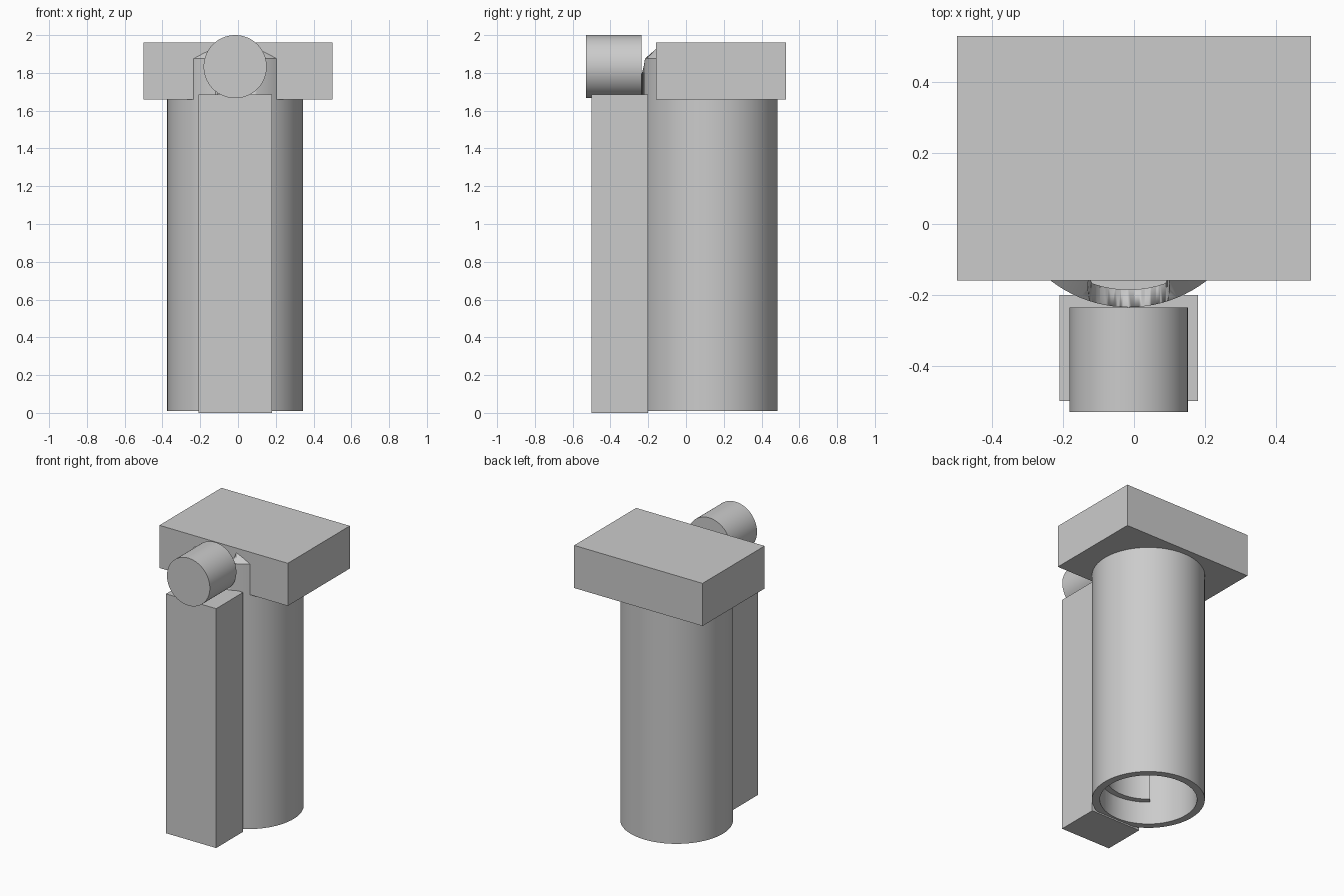
import bpy, math
from mathutils import Matrix

if "Cube" in bpy.data.objects:
    bpy.data.objects.remove(bpy.data.objects["Cube"])

grey = bpy.data.materials.new("plain grey")
grey.diffuse_color = (0.6, 0.6, 0.6, 1)
grey.use_nodes = True
grey.node_tree.nodes["Principled BSDF"].inputs["Base Color"].default_value = grey.diffuse_color
CX, CY = -0.015, 0.125  # axis of the tube


def box(name, x, y, z):
    bpy.ops.mesh.primitive_cube_add(size=1)
    ob = bpy.context.object
    ob.name = name
    ob.data.transform(Matrix.Translation([(a + b) / 2 for a, b in (x, y, z)])
                      @ Matrix.Diagonal([b - a for a, b in (x, y, z)] + [1]))
    ob.data.materials.append(grey)
    return ob


def barrel(name, r, y0, y1, z):
    # cylinder lying along y
    bpy.ops.mesh.primitive_cylinder_add(vertices=96, radius=r, depth=y1 - y0)
    ob = bpy.context.object
    ob.name = name
    ob.data.transform(Matrix.Translation((CX, (y0 + y1) / 2, z))
                      @ Matrix.Rotation(math.pi / 2, 4, 'X'))
    ob.data.materials.append(grey)
    bpy.ops.object.shade_smooth_by_angle(angle=math.radians(30))
    return ob


def lathe(name, profile, start=0, sweep=360, n=96):
    # closed (r, z) profile swept round the tube axis, capped when partial
    k = len(profile)
    full = sweep == 360
    rings = n if full else n + 1
    verts = []
    for i in range(rings):
        a = math.radians(start + sweep * i / n)
        verts += [(CX + r * math.cos(a), CY + r * math.sin(a), z) for r, z in profile]
    faces = []
    for i in range(n):
        p, q = i * k, ((i + 1) % rings) * k
        faces += [(p + j, q + j, q + (j + 1) % k, p + (j + 1) % k) for j in range(k)]
    if not full:
        faces += [tuple(range(k)), tuple(n * k + j for j in reversed(range(k)))]
    me = bpy.data.meshes.new(name)
    me.from_pydata(verts, [], faces)
    me.materials.append(grey)
    ob = bpy.data.objects.new(name, me)
    bpy.context.collection.objects.link(ob)
    bpy.ops.object.select_all(action='DESELECT')
    ob.select_set(True)
    bpy.context.view_layer.objects.active = ob
    bpy.ops.object.shade_smooth_by_angle(angle=math.radians(30))
    return ob


# hollow tube with a sloped shoulder, open at the bottom
tube = lathe("tube", [(0.36, 0.01), (0.36, 1.875), (0.29, 1.943),
                      (0.25, 1.943), (0.31, 1.86), (0.31, 0.01)])

# round port through the tube's shoulder
cutter = barrel("port_cutter", 0.115, -0.4, -0.05, 1.91)
cutter.hide_render = True
cutter.hide_viewport = True
port = tube.modifiers.new("port", 'BOOLEAN')
port.operation = 'DIFFERENCE'
port.object = cutter

# partial liner inside the tube
lathe("inner_liner", [(0.312, 0.17), (0.312, 1.7), (0.27, 1.7), (0.27, 0.17)],
      start=228, sweep=90, n=24)

# head block, front column and barrel resting on it
box("head_block", (-0.5, 0.5), (-0.16, 0.53), (1.66, 1.96))
box("front_column", (-0.21, 0.18), (-0.5, -0.2), (0, 1.685))
barrel("front_barrel", 0.167, -0.53, -0.235, 1.833)
